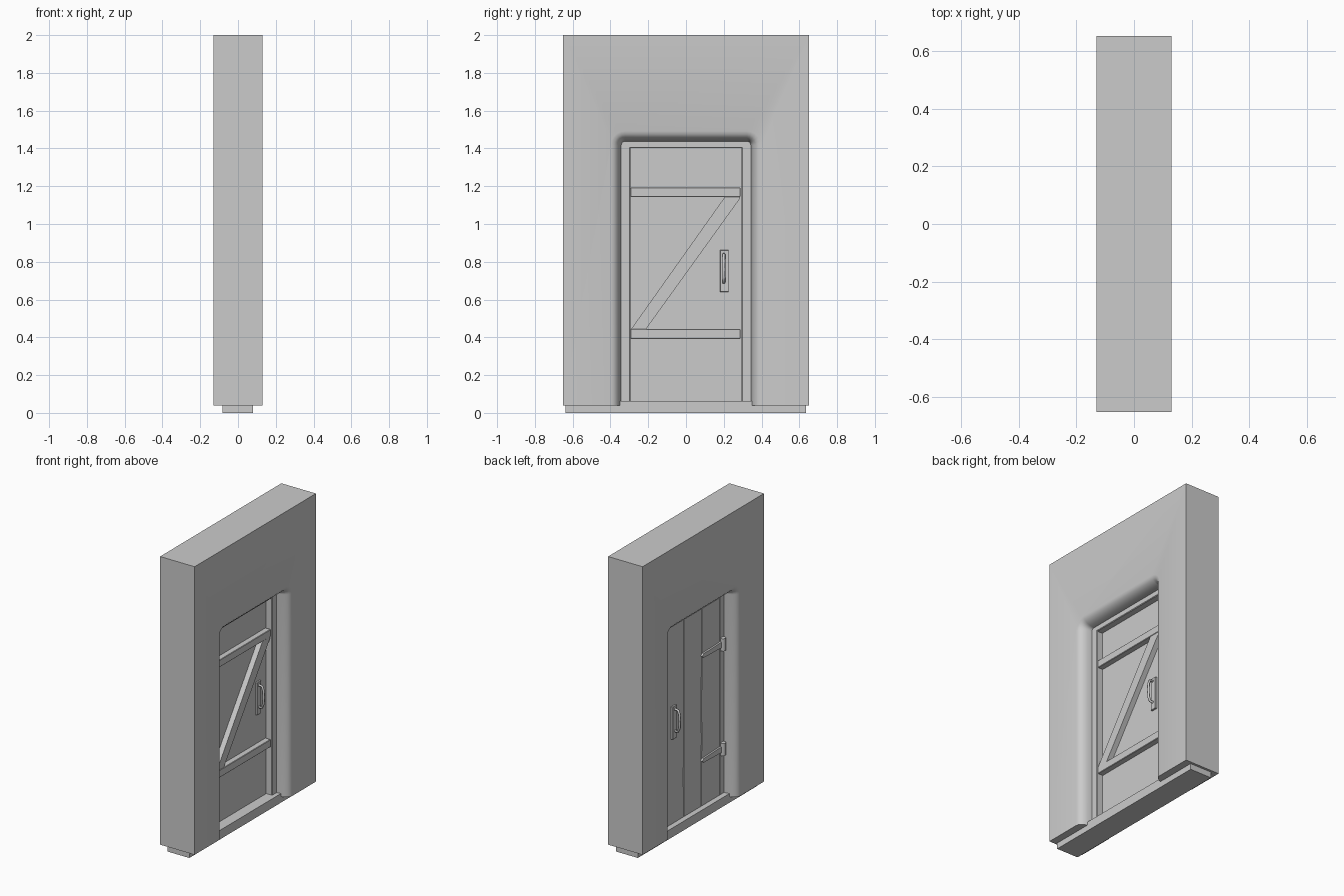
import bpy, bmesh, math, random
from mathutils import Vector

if "Cube" in bpy.data.objects:
    bpy.data.objects.remove(bpy.data.objects["Cube"])

random.seed(4)


def mesh_object(name, bm):
    bmesh.ops.recalc_face_normals(bm, faces=bm.faces[:])
    me = bpy.data.meshes.new(name)
    bm.to_mesh(me)
    bm.free()
    ob = bpy.data.objects.new(name, me)
    bpy.context.collection.objects.link(ob)
    return ob


def prism(name, outline, x0, x1, bevel=0.0):
    """Extrude a (y, z) outline from x0 to x1."""
    bm = bmesh.new()
    a = [bm.verts.new((x0, y, z)) for y, z in outline]
    b = [bm.verts.new((x1, y, z)) for y, z in outline]
    bm.faces.new(a)
    bm.faces.new(b[::-1])
    n = len(a)
    for i in range(n):
        j = (i + 1) % n
        bm.faces.new((a[i], b[i], b[j], a[j]))
    ob = mesh_object(name, bm)
    if bevel:
        m = ob.modifiers.new("worn_edge", 'BEVEL')
        m.width = bevel
        m.segments = 1
    return ob


def box(name, x, y, z, bevel=0.0):
    return prism(name, [(y[0], z[0]), (y[1], z[0]), (y[1], z[1]), (y[0], z[1])], x[0], x[1], bevel)


def smooth(ob, angle=35):
    bpy.ops.object.select_all(action='DESELECT')
    ob.select_set(True)
    bpy.context.view_layer.objects.active = ob
    bpy.ops.object.shade_smooth_by_angle(angle=math.radians(angle))


# Wall with a flared, rounded opening on both faces
def wall_outline(o):
    h, top, r = 0.343 + o, 1.437 + o, 0.02 + o
    pts = [(-h, 0.04)]
    for cy, start in ((-h + r, 180), (h - r, 90)):
        for k in range(6):
            t = math.radians(start - 18 * k)
            pts.append((cy + r * math.cos(t), top - r + r * math.sin(t)))
    pts.append((h, 0.04))
    return pts + [(0.652, 0.04), (0.652, 2.0), (-0.652, 2.0), (-0.652, 0.04)]


half = [(0.13, 0.055), (0.126, 0.038), (0.116, 0.025), (0.1, 0.013), (0.08, 0.006), (0.05, 0.0)]
flare = half + [(-x, o) for x, o in reversed(half)]
bm = bmesh.new()
rings = [[bm.verts.new((x, y, z)) for y, z in wall_outline(o)] for x, o in flare]
bm.faces.new(rings[0])
bm.faces.new(rings[-1][::-1])
for a, b in zip(rings, rings[1:]):
    for i in range(len(a)):
        j = (i + 1) % len(a)
        bm.faces.new((a[i], b[i], b[j], a[j]))
smooth(mesh_object("wall", bm))

# Stone base with a raised threshold
prism("threshold", [(-0.638, 0), (0.636, 0), (0.636, 0.042), (0.355, 0.042), (0.35, 0.062),
                    (-0.35, 0.062), (-0.355, 0.042), (-0.638, 0.042)], -0.083, 0.08)

# Door frame
for side, name in ((-1, "left_jamb"), (1, "right_jamb")):
    y = sorted((side * 0.295, side * 0.347))
    box(name, (-0.046, 0.05), y, (0.055, 1.44), 0.004)
box("frame_head", (-0.046, 0.05), (-0.347, 0.347), (1.402, 1.441), 0.004)

# Door: thin core and three slightly uneven planks on the hinge side
box("door_core", (-0.03, 0.006), (-0.296, 0.296), (0.06, 1.403))
steps = 6


def wavy(y, amount):
    return [(y + random.uniform(-amount, amount), 0.06 + 1.343 * k / steps) for k in range(steps + 1)]


joints = [wavy(-0.295, 0), wavy(-0.1, 0.003), wavy(0.09, 0.003), wavy(0.295, 0)]
for i in range(3):
    left = [(y + 0.003, z) for y, z in joints[i]]
    right = [(y - 0.003, z) for y, z in joints[i + 1]]
    prism(f"plank_{i + 1}", left + right[::-1], -0.046, -0.028)

# Z-shaped bracing
box("upper_batten", (0.004, 0.045), (-0.293, 0.288), (1.143, 1.193), 0.003)
box("lower_batten", (0.004, 0.045), (-0.293, 0.288), (0.392, 0.444), 0.003)
prism("diagonal_brace", [(-0.291, 0.443), (-0.212, 0.443), (0.286, 1.135), (0.286, 1.144), (0.206, 1.144)],
      0.004, 0.042)

# Handles on both faces
for s, base, label in ((1, 0.006, "inner"), (-1, 0.046, "outer")):
    box(label + "_handle_plate", sorted((s * (base - 0.003), s * (base + 0.012))),
        (0.18, 0.226), (0.64, 0.862), 0.002)
    cu = bpy.data.curves.new(label + "_handle", 'CURVE')
    cu.dimensions = '3D'
    cu.bevel_depth = 0.008
    cu.bevel_resolution = 1
    cu.use_fill_caps = True
    path = [(0.005, 0.69), (0.034, 0.692), (0.045, 0.72), (0.047, 0.765), (0.045, 0.81), (0.034, 0.838), (0.005, 0.84)]
    sp = cu.splines.new('POLY')
    sp.points.add(len(path) - 1)
    for p, (d, z) in zip(sp.points, path):
        p.co = (s * (base + d), 0.2, z, 1)
    bpy.context.collection.objects.link(bpy.data.objects.new(label + "_handle", cu))

# Strap hinges
for z, label in ((1.085, "upper"), (0.372, "lower")):
    prism(label + "_hinge_strap", [(-0.318, z - 0.02), (-0.11, z - 0.014), (-0.092, z),
                                   (-0.11, z + 0.014), (-0.318, z + 0.02)], -0.058, -0.044)
    bpy.ops.mesh.primitive_cylinder_add(vertices=12, radius=0.018, depth=0.085, location=(-0.056, -0.318, z))
    barrel = bpy.context.object
    barrel.name = label + "_hinge_barrel"
    smooth(barrel)
